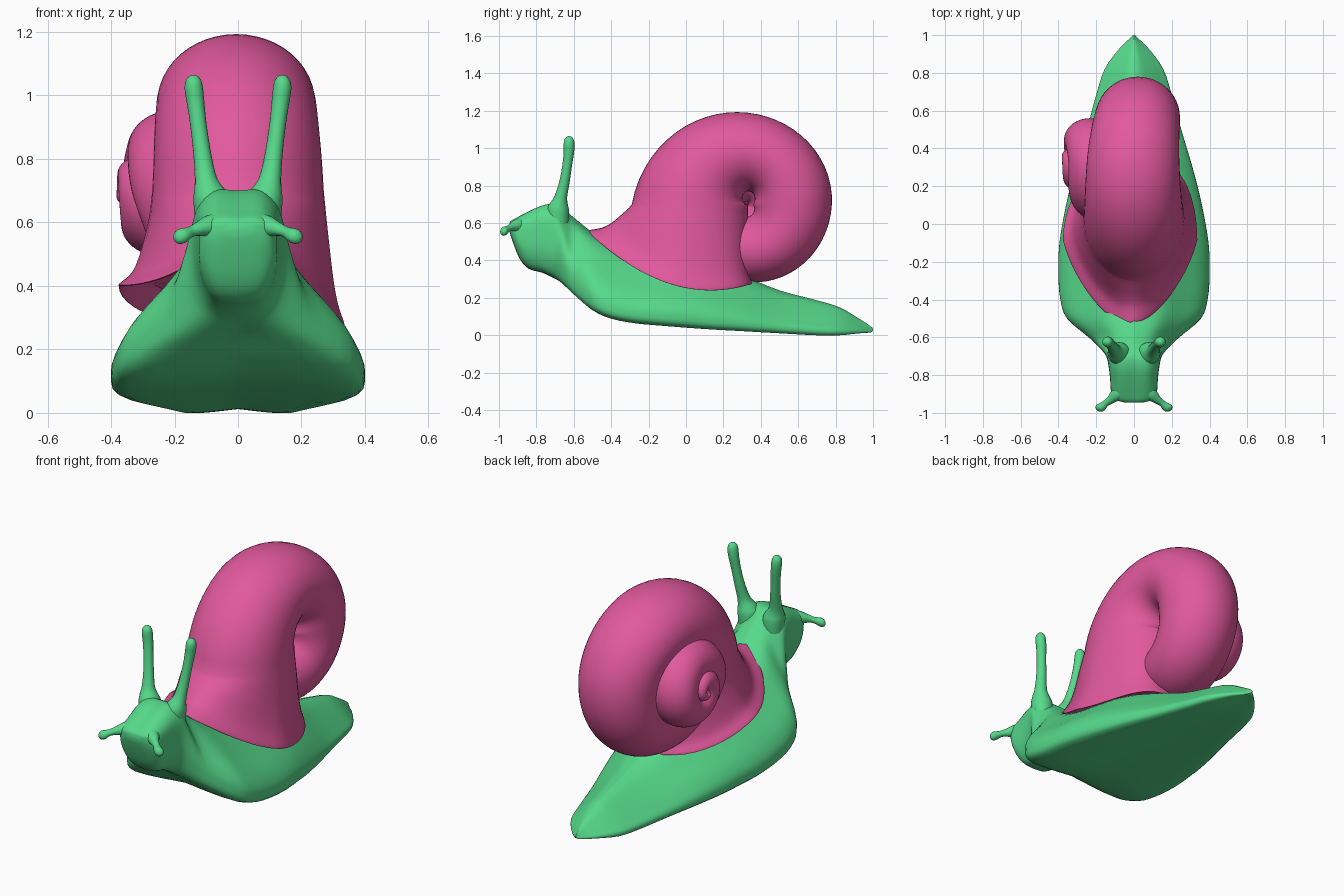
import bpy, bmesh, math

if "Cube" in bpy.data.objects:
    bpy.data.objects.remove(bpy.data.objects["Cube"])


def material(name, rgb):
    m = bpy.data.materials.new(name)
    m.diffuse_color = (*rgb, 1)
    m.use_nodes = True
    m.node_tree.nodes["Principled BSDF"].inputs["Base Color"].default_value = m.diffuse_color
    return m


GREEN = material("body green", (0.095, 0.70, 0.26))
PINK = material("shell pink", (0.76, 0.10, 0.34))


def smooth_path(keys, steps):
    """Catmull-Rom interpolation through equal-length tuples."""
    out = []
    n = len(keys)
    for i in range(n - 1):
        a, b, c, d = keys[max(i - 1, 0)], keys[i], keys[i + 1], keys[min(i + 2, n - 1)]
        for s in range(steps):
            t = s / steps
            out.append(tuple(
                0.5 * (2 * q + (r - p) * t + (2 * p - 5 * q + 4 * r - w) * t * t
                       + (3 * q - p - 3 * r + w) * t ** 3)
                for p, q, r, w in zip(a, b, c, d)))
    out.append(tuple(keys[-1]))
    return out


def loft(name, rings, mat, angle=50):
    bm = bmesh.new()
    rows = [[bm.verts.new(p) for p in ring] for ring in rings]
    n = len(rows[0])
    for a, b in zip(rows, rows[1:]):
        for i in range(n):
            j = (i + 1) % n
            bm.faces.new((a[i], a[j], b[j], b[i]))
    bm.faces.new(rows[0])
    bm.faces.new(rows[-1])
    bmesh.ops.recalc_face_normals(bm, faces=bm.faces)
    me = bpy.data.meshes.new(name)
    bm.to_mesh(me)
    bm.free()
    me.materials.append(mat)
    ob = bpy.data.objects.new(name, me)
    bpy.context.collection.objects.link(ob)
    bpy.ops.object.select_all(action='DESELECT')
    ob.select_set(True)
    bpy.context.view_layer.objects.active = ob
    bpy.ops.object.shade_smooth_by_angle(angle=math.radians(angle))
    return ob


# Body: half profiles (x/width, height fraction) for head, fore foot and tail
PROFILES = [
    [(0, 1), (.55, 1), (.92, .86), (1, .62), (.94, .30), (.6, .05), (0, 0)],
    [(0, 1), (.35, .90), (.66, .63), (.91, .38), (1, .16), (.86, .01), (0, .06)],
    [(0, 1), (.22, .92), (.52, .67), (.82, .38), (1, .17), (.85, .0), (0, .08)],
]
# stations: y, half width, bottom z, top z, profile blend
STATIONS = [
    (-.945, .05, .56, .60, 0), (-.93, .095, .51, .615, 0), (-.89, .12, .41, .635, 0),
    (-.84, .125, .355, .66, 0), (-.77, .132, .335, .69, 0), (-.70, .148, .30, .70, .1),
    (-.65, .19, .26, .67, .6), (-.60, .24, .215, .63, 1), (-.50, .355, .13, .55, 1),
    (-.40, .39, .085, .50, 1), (-.27, .40, .06, .46, 1), (-.10, .395, .045, .43, 1),
    (.10, .36, .03, .39, 1), (.30, .31, .02, .32, 1.3), (.50, .25, .01, .24, 1.7),
    (.70, .195, .0, .187, 2), (.82, .155, .0, .15, 2), (.92, .085, .01, .092, 2),
    (.985, .02, .015, .05, 2), (1, .003, .025, .035, 2),
]


def body_ring(y, w, zb, zt, t):
    t = min(max(t, 0), 2)
    i = min(int(t), 1)
    f = t - i
    prof = [tuple(p + (q - p) * f for p, q in zip(a, b))
            for a, b in zip(PROFILES[i], PROFILES[i + 1])]
    half = smooth_path(prof, 4)
    full = half + [(-x, z) for x, z in half[-2:0:-1]]
    return [(x * w, y, max(0, zb + z * (zt - zb))) for x, z in full]


loft("body", [body_ring(*s) for s in smooth_path(STATIONS, 3)], GREEN)


# Tentacles: tubes given as x, y, z, radius, mirrored in x
def tentacle(name, keys, upright):
    for side, label in ((1, "right"), (-1, "left")):
        rings = []
        for x, y, z, r in smooth_path(keys, 4):
            ring = []
            for k in range(16):
                a = math.tau * k / 16
                u, v = r * math.cos(a), r * math.sin(a)
                if upright:
                    p = (x + u, y + v, z)
                else:   # perpendicular to the outward/forward diagonal
                    p = (x + u * .75, y + u * .66, z + v)
                ring.append((side * p[0], p[1], p[2]))
            rings.append(ring)
        loft(name + "_" + label, rings, GREEN)


tentacle("eye_stalk", [
    (.074, -.685, .55, .055), (.080, -.685, .66, .060), (.088, -.682, .70, .050),
    (.101, -.67, .74, .035), (.113, -.65, .82, .028), (.125, -.635, .91, .026),
    (.134, -.626, .98, .028), (.139, -.625, 1.02, .029), (.140, -.625, 1.045, .025),
    (.140, -.625, 1.06, .014), (.140, -.625, 1.065, .002)], True)
tentacle("feeler", [
    (.05, -.86, .58, .050), (.09, -.902, .588, .036), (.125, -.933, .58, .022),
    (.150, -.950, .57, .018), (.168, -.965, .56, .023), (.182, -.975, .556, .024),
    (.192, -.983, .554, .016), (.197, -.986, .553, .002)], False)

# Shell: spiral keys every quarter turn, from the tip outwards:
# centre radius, tube radius, tube half width in x, centre x (last key only steers)
CY, CZ = .33, .70
SPIRAL = [
    (.010, .010, .02, -.36), (.02, .022, .03, -.352), (.03, .034, .045, -.337),
    (.05, .052, .068, -.312), (.08, .080, .10, -.276), (.105, .100, .122, -.246),
    (.115, .115, .135, -.235), (.13, .12, .135, -.213), (.175, .145, .17, -.165),
    (.24, .175, .20, -.02), (.24, .21, .22, .02), (.28, .21, .245, -.005),
    (.31, .31, .27, .0), (.40, .44, .29, .0),
]
# Mouth sections: inner y, z, outer y, z, centre x, half width, right sag, left sag, pinch
# (first one only steers)
MOUTH = [
    (.33, .80, -.225, .80, .0, .26, 0, 0, 0),
    (.33, .70, -.29, .70, .0, .27, 0, 0, 0),
    (.335, .56, -.345, .645, .0, .283, .03, .02, .08),
    (.335, .41, -.40, .60, -.005, .305, .08, .07, .18),
    (.34, .33, -.45, .575, -.01, .325, .11, .11, .25),
    (.355, .28, -.525, .56, -.02, .355, .14, .14, .3),
    (.34, .285, -.50, .55, -.02, .34, .13, .13, .3),
    (.30, .36, -.40, .55, -.01, .29, .08, .07, .2),
]


def shell_ring(iy, iz, oy, oz, cx, rx, sr=0, sl=0, pinch=0):
    ring = []
    for k in range(48):
        a = math.tau * k / 48
        u, v = math.cos(a), math.sin(a)
        sag = sr * v * v if v > 0 else sl * -v * (max(u, 0) + .1)
        if v > 0 and u < 0:     # fuller rear right corner of the mouth
            v = v ** max(.6, 1 - 1.5 * pinch)
        ring.append((cx + rx * v * (1 - pinch * max(u, 0)), (iy + oy) / 2 + u * (oy - iy) / 2,
                     (iz + oz) / 2 + u * (oz - iz) / 2 - sag))
    return ring


STEPS = 14
rings = []
spiral = smooth_path(SPIRAL, STEPS)[:(len(SPIRAL) - 2) * STEPS]
for i, (R, r, rx, cx) in enumerate(spiral):
    phi = math.radians(180 - 90 * (len(SPIRAL) - 2) + 90 * i / STEPS)
    c, s = math.cos(phi), math.sin(phi)
    rings.append(shell_ring(CY + (R - r) * c, CZ + (R - r) * s,
                            CY + (R + r) * c, CZ + (R + r) * s, cx, rx))
rings += [shell_ring(*m) for m in smooth_path(MOUTH, 4)[4:]]
loft("shell", rings, PINK)
